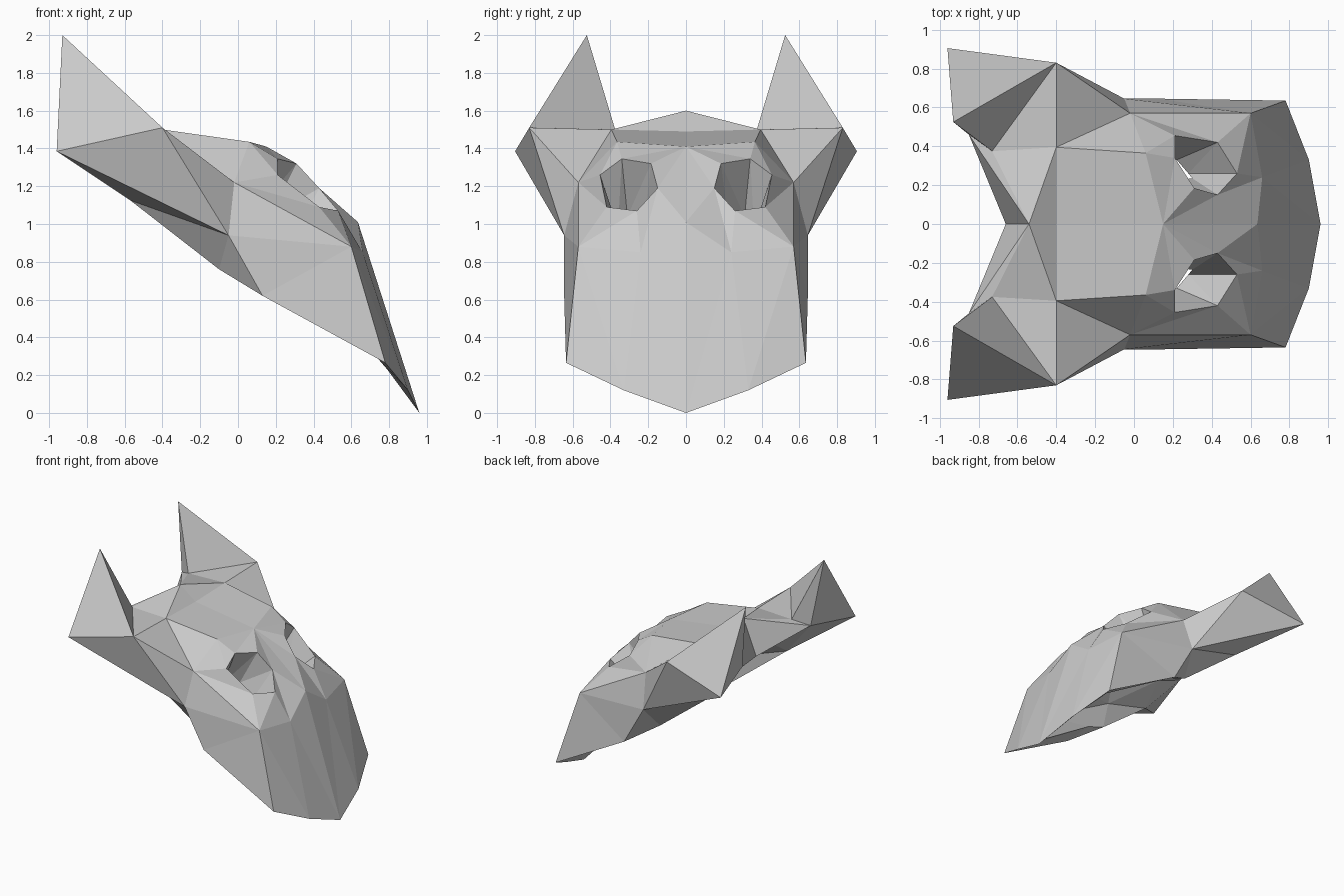
import bpy, bmesh

if "Cube" in bpy.data.objects:
    bpy.data.objects.remove(bpy.data.objects["Cube"])

# Landmarks of the outer surface, +y half (face looks toward +x)
outer = {
    "crown": (-.54, 0, 1.6), "top": (-.40, 0, 1.49), "temple": (-.40, .395, 1.50),
    "brow": (.06, .365, 1.435), "mid": (.15, 0, 1.41),
    "earin": (-.73, .375, 1.50), "earfront": (-.40, .83, 1.51),
    "cheek": (-.02, .57, 1.22), "side": (-.05, .645, .94),
    "muzzle": (.60, .57, .88), "jaw": (.13, .645, .62), "corner": (.78, .635, .265),
    "lip": (.90, .33, .12), "chin": (.96, 0, 0), "nose": (.635, 0, 1.01), "nostril": (.66, .24, .85),
    "e1": (.21, .455, 1.26), "e2": (.43, .42, 1.09), "e3": (.53, .26, 1.07),
    "e4": (.43, .15, 1.19), "e5": (.31, .185, 1.32), "e6": (.21, .34, 1.345),
}

# Inner surface: general offset, with the rim and the narrowing eye tunnel placed explicitly
inner = {
    "crown": (-.66, 0, 1.31), "earin": (-.85, .46, 1.446), "earfront": (-.57, .54, 1.125),
    "side": (-.10, .49, .76), "jaw": (.05, .49, .71), "corner": (.73, .54, .30),
    "lip": (.79, .29, .23), "chin": (.84, 0, .17),
    "e1": (.08, .36, .98), "e2": (.22, .33, .89), "e3": (.28, .26, .88),
    "e4": (.30, .235, .94), "e5": (.17, .22, 1.04), "e6": (.07, .31, 1.04),
}
pts = dict(outer)
for k, (x, y, z) in outer.items():
    pts[k + "_i"] = inner.get(k, (x - .13, y * .86, z - .23))
pts["tip"], pts["earout"] = (-.93, .525, 2.0), (-.96, .905, 1.385)


def fan(centre, *ring):
    """Triangles from one landmark to each pair along a ring."""
    return [[centre, a, b] for a, b in zip(ring, ring[1:])]


# Skull, forehead and side of the head
skin = fan("temple", "top", "crown", "earin", "earfront", "cheek", "brow")
skin += [["temple", "brow", "mid", "top"]] + fan("side", "earfront", "cheek", "muzzle", "jaw")
# Eye surround
skin += fan("brow", "mid", "e6", "e1", "cheek") + fan("cheek", "e1", "e2", "muzzle")
skin += fan("e3", "e2", "muzzle", "nostril", "e4") + fan("e4", "nostril", "nose", "mid", "e5")
skin += fan("mid", "e5", "e6")
# Muzzle
skin += fan("muzzle", "jaw", "corner", "lip", "nostril") + fan("nostril", "lip", "chin", "nose")
faces = skin + [[n + "_i" for n in f] for f in skin]

# Ears
faces += fan("tip", "earfront", "earin", "earin_i", "earout", "earfront")
faces += fan("earout", "earin_i", "earfront_i", "side", "earfront")
faces += fan("side", "earfront_i", "side_i")

# Thickness along the rim and through the eye holes
eye = ["e%d" % i for i in (1, 2, 3, 4, 5, 6, 1)]
for chain in (["crown", "earin"], ["chin", "lip", "corner", "jaw", "side"], eye):
    for a, b in zip(chain, chain[1:]):
        faces += fan(a, b, b + "_i", a + "_i")

# Build both halves, sharing the vertices on the centre plane
bm = bmesh.new()
left = {k: bm.verts.new(p) for k, p in pts.items()}
right = {k: left[k] if p[1] == 0 else bm.verts.new((p[0], -p[1], p[2])) for k, p in pts.items()}
for f in faces:
    bm.faces.new([left[n] for n in f])
    bm.faces.new([right[n] for n in reversed(f)])
bmesh.ops.recalc_face_normals(bm, faces=bm.faces)
mesh = bpy.data.meshes.new("animal_mask")
bm.to_mesh(mesh)
bm.free()
bpy.context.collection.objects.link(bpy.data.objects.new("animal_mask", mesh))
